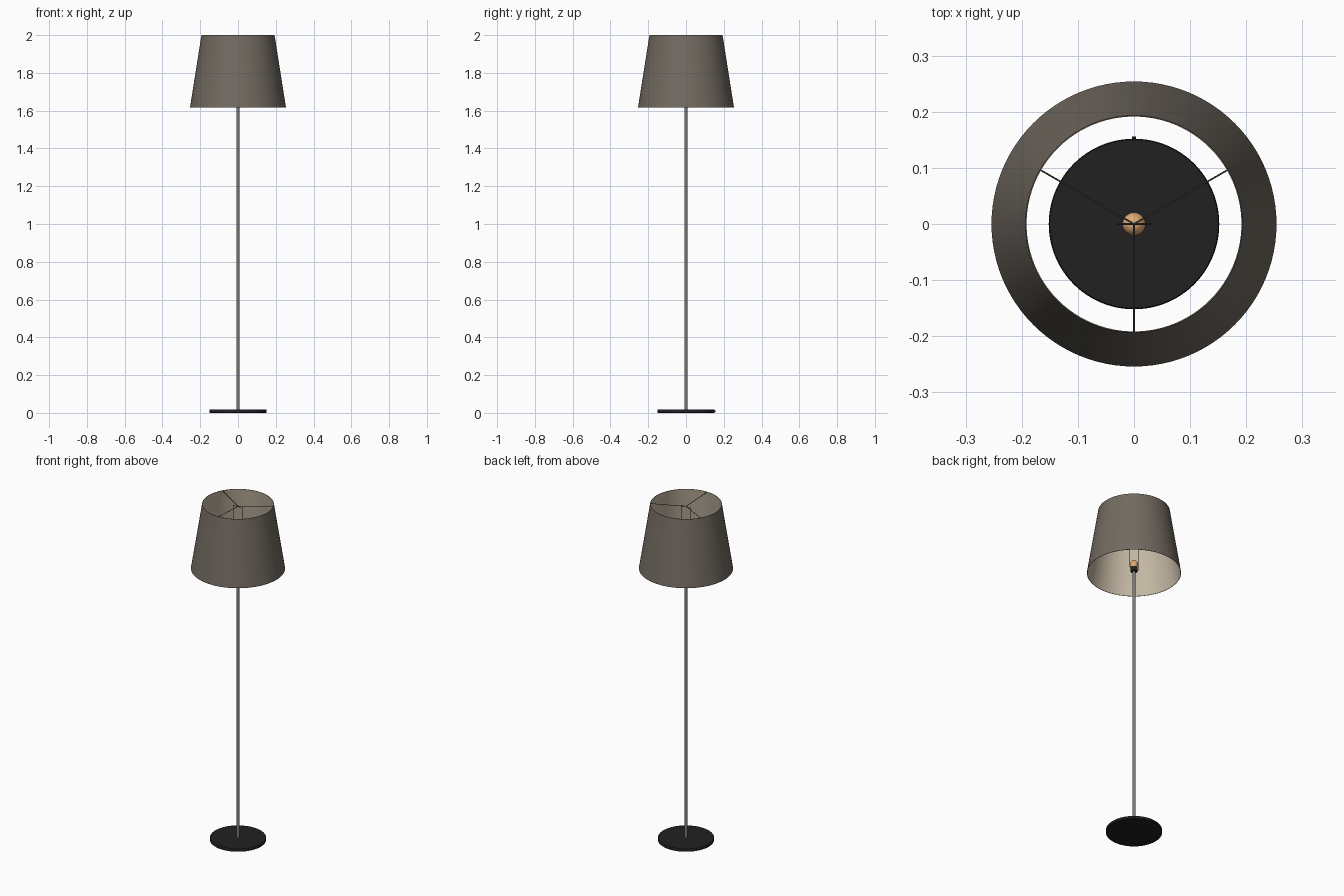
import bpy, bmesh, math
from mathutils import Vector

if "Cube" in bpy.data.objects:
    bpy.data.objects.remove(bpy.data.objects["Cube"])


def material(name, rgb):
    m = bpy.data.materials.new(name)
    m.diffuse_color = (*rgb, 1)
    m.use_nodes = True
    m.node_tree.nodes["Principled BSDF"].inputs["Base Color"].default_value = m.diffuse_color
    return m


BLACK = material("black", (0.015, 0.015, 0.015))
STEEL = material("steel", (0.22, 0.21, 0.20))
WIRE = material("wire", (0.05, 0.05, 0.05))
FABRIC = material("fabric", (0.17, 0.145, 0.12))
LINING = material("lining", (0.55, 0.48, 0.37))
AMBER = material("amber", (0.75, 0.40, 0.17))


def lathe(name, profile, mat, sides=64, closed=False):
    """Revolve (radius, z) points around the z axis."""
    bm = bmesh.new()
    vs = [bm.verts.new((r, 0, z)) for r, z in profile]
    pairs = list(zip(vs, vs[1:])) + ([(vs[-1], vs[0])] if closed else [])
    edges = [bm.edges.new(p) for p in pairs]
    bmesh.ops.spin(bm, geom=vs + edges, axis=(0, 0, 1), cent=(0, 0, 0),
                   angle=math.tau, steps=sides)
    bmesh.ops.remove_doubles(bm, verts=bm.verts, dist=1e-5)
    bmesh.ops.recalc_face_normals(bm, faces=bm.faces)
    return finish(name, bm, mat)


def finish(name, bm, mat):
    me = bpy.data.meshes.new(name)
    bm.to_mesh(me)
    bm.free()
    ob = bpy.data.objects.new(name, me)
    bpy.context.collection.objects.link(ob)
    me.materials.append(mat)
    bpy.ops.object.select_all(action='DESELECT')
    bpy.context.view_layer.objects.active = ob
    ob.select_set(True)
    bpy.ops.object.shade_smooth_by_angle(angle=math.radians(35))
    return ob


def rods(name, paths, radius, mat):
    """Thin wires following polylines."""
    cu = bpy.data.curves.new(name, 'CURVE')
    cu.dimensions = '3D'
    cu.bevel_depth = radius
    cu.bevel_resolution = 2
    cu.use_fill_caps = True
    for path in paths:
        s = cu.splines.new('POLY')
        s.points.add(len(path) - 1)
        for p, co in zip(s.points, path):
            p.co = (*co, 1)
    cu.materials.append(mat)
    ob = bpy.data.objects.new(name, cu)
    bpy.context.collection.objects.link(ob)
    return ob


# Base disc and pole
lathe("base", [(0, 0), (0.150, 0), (0.152, 0.002), (0.152, 0.014),
               (0.150, 0.017), (0, 0.017)], BLACK, 96)
lathe("pole", [(0, 0.015), (0.008, 0.015), (0.008, 1.63), (0, 1.63)], STEEL, 24)

# Cord outlet at the back of the base
rods("cord_outlet", [[(0, 0.145, 0.008), (0, 0.156, 0.008)]], 0.004, BLACK)

# Socket and bulb
lathe("socket", [(0, 1.625), (0.018, 1.625), (0.020, 1.628), (0.020, 1.648),
                 (0.017, 1.651), (0, 1.651)], BLACK, 32)
bulb = [(0.018, 1.650), (0.0205, 1.658), (0.0205, 1.672)]
bulb += [(0.0205 * math.cos(a), 1.672 + 0.022 * math.sin(a))
         for a in (math.pi / 2 * i / 8 for i in range(1, 8))] + [(0, 1.694)]
lathe("bulb", bulb, AMBER, 32)

# Harp frame rising from the socket to the shade carrier
rods("harp", [[(-0.015, 0, 1.64), (-0.030, 0, 1.645), (-0.030, 0, 1.985),
               (0.030, 0, 1.985), (0.030, 0, 1.645), (0.015, 0, 1.64)]],
     0.0015, WIRE)

# Three carrier arms
arms = []
for deg in (30, 150, 270):
    a = math.radians(deg)
    arms.append([(0, 0, 1.986),
                 (0.192 * math.cos(a), 0.192 * math.sin(a), 1.995)])
rods("shade_arms", arms, 0.0015, WIRE)

# Tapered shade: outer fabric and pale lining
shade = lathe("shade", [(0.254, 1.617), (0.1935, 2.0), (0.1915, 2.0),
                        (0.252, 1.617)], FABRIC, 96, closed=True)
shade.data.materials.append(LINING)
for f in shade.data.polygons:
    outward = f.normal.x * f.center.x + f.normal.y * f.center.y
    if outward < -0.05:
        f.material_index = 1
